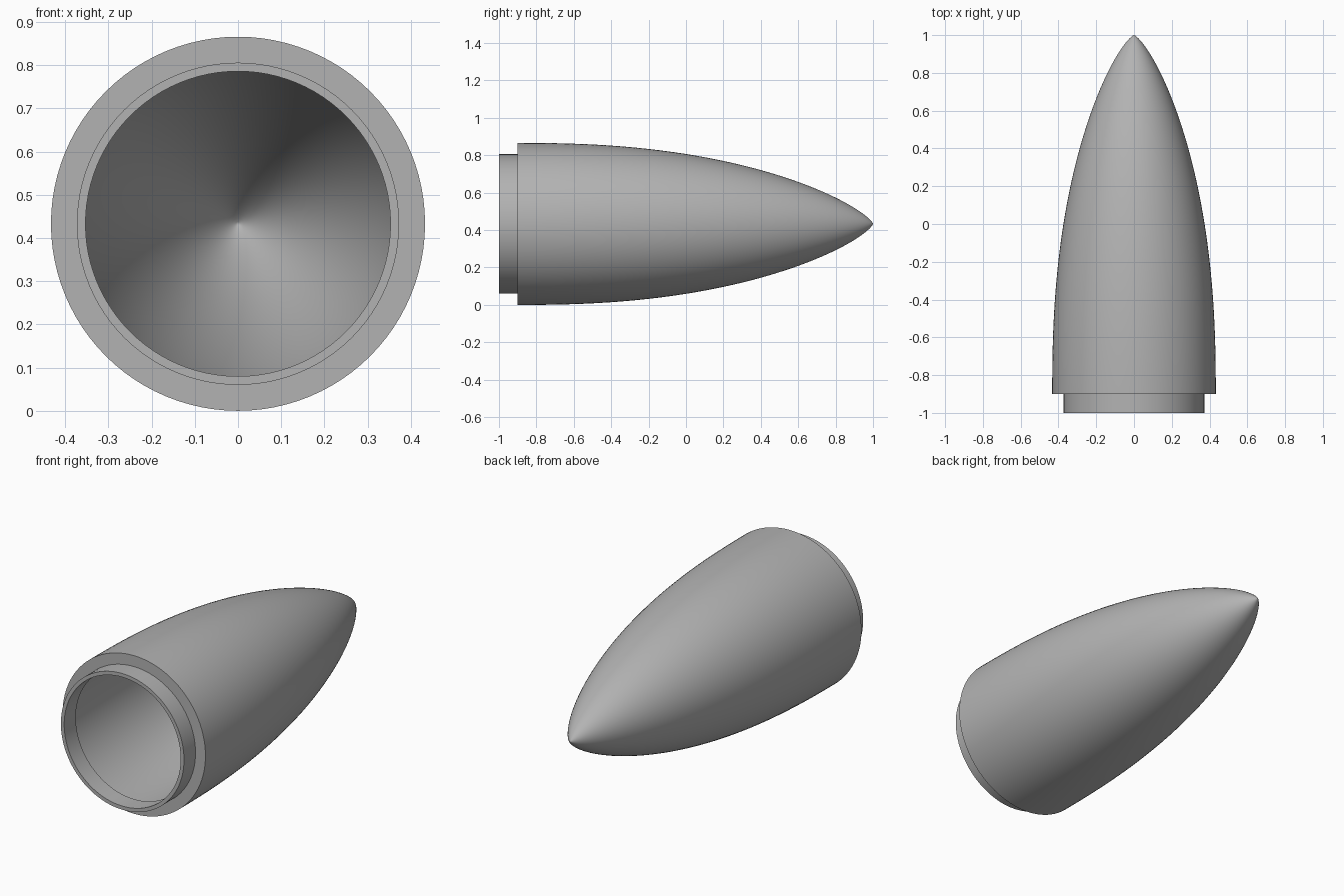
import bpy
import bmesh
import math
from mathutils import Matrix, Vector

cube = bpy.data.objects.get("Cube")
if cube:
    bpy.data.objects.remove(cube, do_unlink=True)

SEGMENTS, STEPS = 96, 48
BASE_Y, TIP_Y, RADIUS = -0.9, 1.0, 0.433
WALL = 0.02

grey = bpy.data.materials.new("plain grey")
grey.use_nodes = True
colour = (0.45, 0.45, 0.45, 1)
grey.diffuse_color = colour
grey.node_tree.nodes["Principled BSDF"].inputs["Base Color"].default_value = colour


def nose_curve(radius, tip):
    """Streamlined profile from the base to the tip, as (radius, y)."""
    points = []
    for i in range(STEPS + 1):
        a = math.pi * (1 - i / STEPS)
        area = (a - math.sin(2 * a) / 2 + 2 / 3 * math.sin(a) ** 3) / math.pi
        y = tip - (tip - BASE_Y) * (1 - math.cos(a)) / 2
        points.append((radius * math.sqrt(max(area, 0)), y))
    return points


# Outer skin, shoulder sleeve and hollow inside in one turned profile
outer = nose_curve(RADIUS, TIP_Y)
inner = nose_curve(RADIUS - WALL, TIP_Y - 2 * WALL)
shoulder, bore = 0.373, 0.353
profile = outer[::-1] + [(shoulder, BASE_Y), (shoulder, -1), (bore, -1), (bore, BASE_Y)] + inner

bm = bmesh.new()
verts = [bm.verts.new((r, y, 0)) for r, y in profile]
edges = [bm.edges.new(pair) for pair in zip(verts, verts[1:])]
bmesh.ops.spin(bm, geom=verts + edges, cent=(0, 0, 0), axis=(0, 1, 0),
               angle=2 * math.pi, steps=SEGMENTS)
bmesh.ops.remove_doubles(bm, verts=bm.verts, dist=0.0001)
bmesh.ops.recalc_face_normals(bm, faces=bm.faces)
bmesh.ops.transform(bm, matrix=Matrix.Translation(Vector((0, 0, RADIUS))), verts=bm.verts)
mesh = bpy.data.meshes.new("nose_cone")
bm.to_mesh(mesh)
bm.free()

nose_cone = bpy.data.objects.new("nose_cone", mesh)
bpy.context.collection.objects.link(nose_cone)
mesh.materials.append(grey)
bpy.context.view_layer.objects.active = nose_cone
nose_cone.select_set(True)
bpy.ops.object.shade_smooth_by_angle(angle=math.radians(30))
